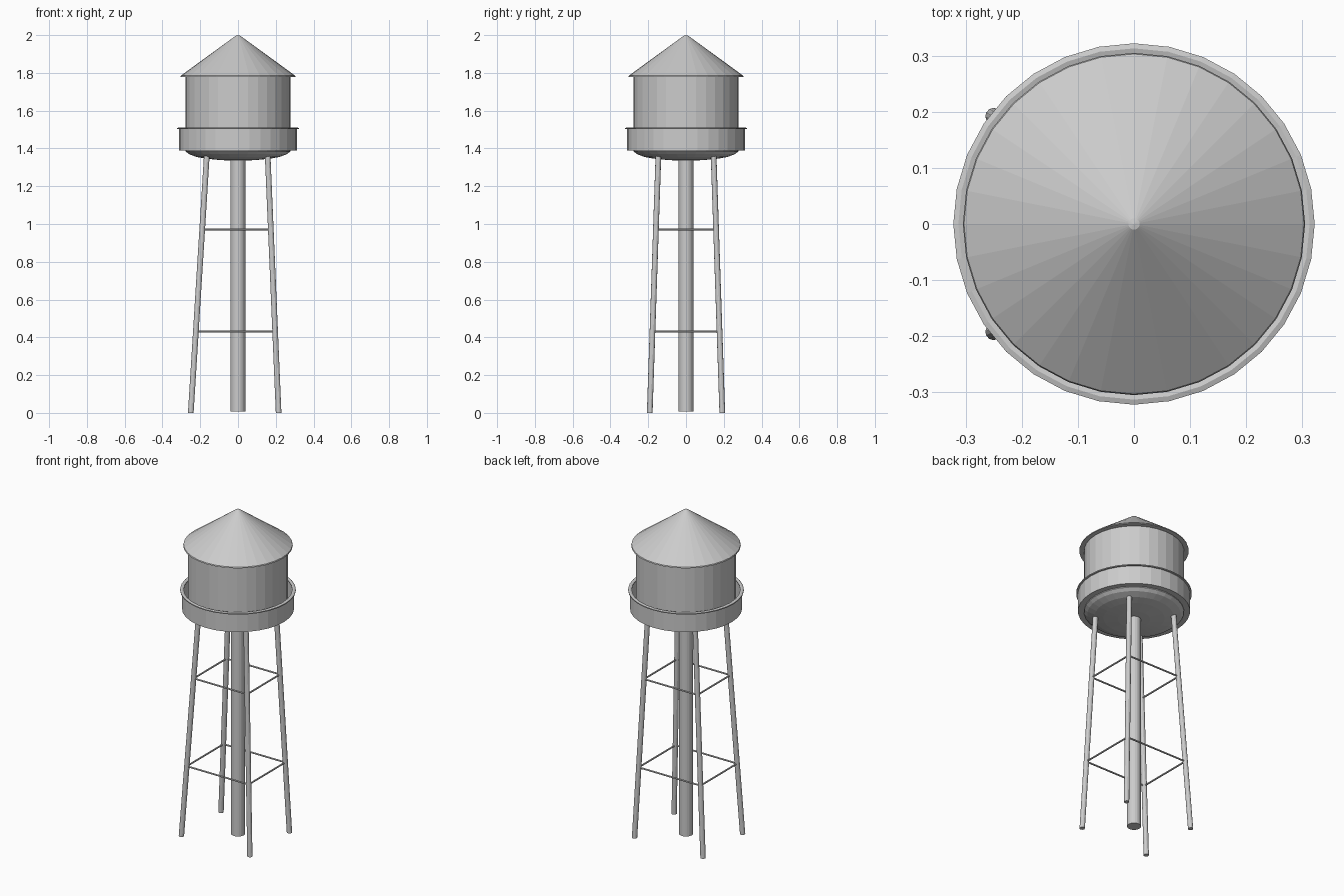
import bpy, bmesh, math
from mathutils import Vector

if "Cube" in bpy.data.objects:
    bpy.data.objects.remove(bpy.data.objects["Cube"])

SIDES = 32


def add_object(name, bm):
    bmesh.ops.remove_doubles(bm, verts=bm.verts, dist=1e-5)
    bmesh.ops.recalc_face_normals(bm, faces=bm.faces)
    mesh = bpy.data.meshes.new(name)
    bm.to_mesh(mesh)
    bm.free()
    obj = bpy.data.objects.new(name, mesh)
    bpy.context.collection.objects.link(obj)
    return obj


def lathe(name, profile, closed=False):
    """Spin (radius, z) points around the z axis, flat faces."""
    bm = bmesh.new()
    verts = [bm.verts.new((r, 0, z)) for r, z in profile]
    pairs = list(zip(verts, verts[1:]))
    if closed:
        pairs.append((verts[-1], verts[0]))
    edges = [bm.edges.new(p) for p in pairs]
    bmesh.ops.spin(bm, geom=verts + edges, axis=(0, 0, 1), cent=(0, 0, 0),
                   angle=math.tau, steps=SIDES, use_duplicate=False)
    return add_object(name, bm)


def rod(name, a, b, radius, sides):
    """Capped cylinder from a to b with horizontal ends for upright rods."""
    a, b = Vector(a), Vector(b)
    d = b - a
    bm = bmesh.new()
    bmesh.ops.create_cone(bm, cap_ends=True, segments=sides, radius1=radius,
                          radius2=radius, depth=d.length)
    rot = d.to_track_quat('Z', 'Y').to_matrix()
    for v in bm.verts:
        v.co = rot @ v.co + (a + b) / 2
        if abs(d.z) > 0.5:
            v.co.z = a.z if v.co.z < (a.z + b.z) / 2 else b.z
    return add_object(name, bm)


# Tank with shallow bowl bottom
lathe("tank", [(0, 1.335), (0.09, 1.338), (0.17, 1.346), (0.22, 1.355),
               (0.26, 1.37), (0.278, 1.385), (0.278, 1.78), (0, 1.78)])

# Conical roof with thin eave
lathe("roof", [(0, 1.778), (0.305, 1.778), (0.303, 1.785), (0.01, 1.998), (0, 2.0)])

# Walkway floor with solid railing wall, and handrail lip
lathe("walkway", [(0.275, 1.39), (0.312, 1.39), (0.312, 1.502),
                  (0.306, 1.502), (0.306, 1.398), (0.275, 1.398)], closed=True)
lathe("handrail", [(0.302, 1.502), (0.322, 1.502), (0.322, 1.508),
                   (0.313, 1.511), (0.302, 1.508)], closed=True)

# Central riser pipe
rod("riser_pipe", (0, 0, 0.008), (0, 0, 1.337), 0.039, 24)

# Four leaning legs, in order around the tower
legs = []
for side, sx0, sx1, sy in (("front_left", -0.25, -0.165, -1),
                           ("front_right", 0.215, 0.157, -1),
                           ("back_right", 0.215, 0.157, 1),
                           ("back_left", -0.25, -0.165, 1)):
    foot = Vector((sx0, 0.192 * sy, 0))
    top = Vector((sx1, 0.146 * sy, 1.365))
    legs.append((foot, top))
    rod(side + "_leg", foot, top, 0.015, 12)

# Two levels of horizontal braces
for level, z in (("lower", 0.43), ("upper", 0.971)):
    pts = [foot.lerp(top, z / top.z) for foot, top in legs]
    for i in range(4):
        rod(f"{level}_brace_{i + 1}", pts[i], pts[(i + 1) % 4], 0.005, 8)
